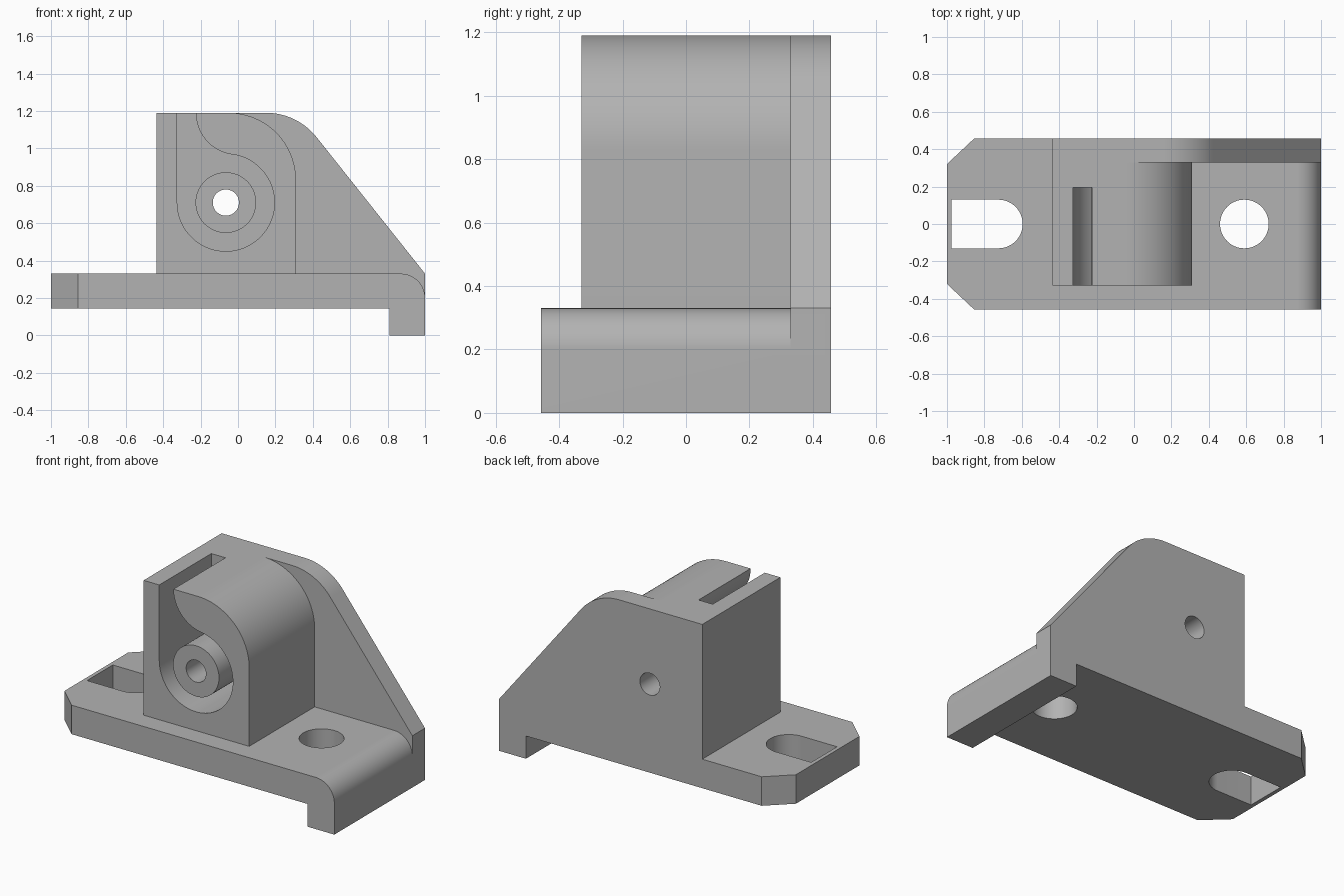
import bpy, bmesh
from math import cos, sin, radians
from mathutils import Vector

cube = bpy.data.objects.get("Cube")
if cube:
    bpy.data.objects.remove(cube, do_unlink=True)

grey = bpy.data.materials.new("machined grey")
grey.use_nodes = True
colour = (0.45, 0.45, 0.45, 1)
grey.diffuse_color = colour
grey.node_tree.nodes["Principled BSDF"].inputs["Base Color"].default_value = colour


def arc(cx, cy, r, start, end, steps=24):
    """Points on an arc, angles in degrees."""
    angles = [radians(start + (end - start) * i / steps) for i in range(steps + 1)]
    return [(cx + r * cos(a), cy + r * sin(a)) for a in angles]


def circle(cx, cy, r):
    return arc(cx, cy, r, 0, 360, 64)[:-1]


def prism(name, outline, low, high, axis="y"):
    """Extrude an xz outline along y, or an xy outline along z."""
    bm = bmesh.new()
    place = (lambda u, v: (u, low, v)) if axis == "y" else (lambda u, v: (u, v, low))
    step = Vector((0, high - low, 0) if axis == "y" else (0, 0, high - low))
    face = bm.faces.new([bm.verts.new(place(u, v)) for u, v in outline])
    moved = bmesh.ops.extrude_face_region(bm, geom=[face])["geom"]
    bmesh.ops.translate(bm, vec=step, verts=[g for g in moved if isinstance(g, bmesh.types.BMVert)])
    bmesh.ops.recalc_face_normals(bm, faces=bm.faces)
    mesh = bpy.data.meshes.new(name)
    bm.to_mesh(mesh)
    bm.free()
    mesh.materials.append(grey)
    obj = bpy.data.objects.new(name, mesh)
    bpy.context.collection.objects.link(obj)
    return obj


def combine(target, tool, operation):
    """Boolean the tool into the target, then drop the tool."""
    mod = target.modifiers.new(operation, "BOOLEAN")
    mod.operation, mod.solver, mod.object = operation, "EXACT", tool
    bpy.context.view_layer.objects.active = target
    bpy.ops.object.modifier_apply(modifier=mod.name)
    bpy.data.objects.remove(tool, do_unlink=True)


HALF, WALL = 0.457, 0.33      # half depth, front of the back plate
TOP, DECK, UNDER = 1.19, 0.33, 0.145
PIN = (-0.065, 0.71)          # axis of the round boss

# Base with a rounded nose and a downturned lip
body = prism("bracket_body",
             [(-1, UNDER), (0.81, UNDER), (0.81, 0), (1, 0)]
             + arc(0.87, 0.2, 0.13, 0, 90) + [(-1, DECK)], -HALF, HALF)

# Chamfered corners at the slotted end
for side in (-1, 1):
    combine(body, prism("corner_cutter",
            [(-1.1, side * 0.227), (-0.8, side * 0.508), (-1.1, side * 0.6)],
            0, 0.5, "z"), "DIFFERENCE")

# Mounting slot and mounting hole
combine(body, prism("slot_cutter", [(-0.975, -0.13)] + arc(-0.725, 0, 0.13, -90, 90)
        + [(-0.975, 0.13)], 0, 0.5, "z"), "DIFFERENCE")
combine(body, prism("hole_cutter", circle(0.59, 0, 0.13), 0, 0.5, "z"), "DIFFERENCE")

# Back plate with a sloping edge
combine(body, prism("back_plate",
        [(-0.435, 0.18), (1, 0.18), (1, DECK)]
        + arc(0.15, TOP - 0.345, 0.345, 38.5, 90) + [(-0.435, TOP)], WALL, HALF), "UNION")

# Block with one rounded shoulder
combine(body, prism("clamp_block",
        [(-0.435, 0.25), (0.31, 0.25)] + arc(-0.05, TOP - 0.36, 0.36, 0, 90)
        + [(-0.435, TOP)], -WALL, 0.4), "UNION")

# Curved recess open to the top and front
combine(body, prism("recess_cutter",
        [(-0.325, 1.3)] + arc(*PIN, 0.26, 180, 442.3, 60)
        + arc(0, TOP, 0.225, 262.3, 180)[1:] + [(-0.225, 1.3)], -0.5, 0.195), "DIFFERENCE")

# Round boss flush with the block, bored through to the back
combine(body, prism("boss", circle(*PIN, 0.162), -WALL, 0.25), "UNION")
combine(body, prism("bore_cutter", circle(*PIN, 0.07), -0.6, 0.6), "DIFFERENCE")

# Smooth curves, sharp edges
bpy.ops.object.select_all(action="DESELECT")
body.select_set(True)
bpy.context.view_layer.objects.active = body
bpy.ops.object.shade_smooth_by_angle(angle=radians(25))
